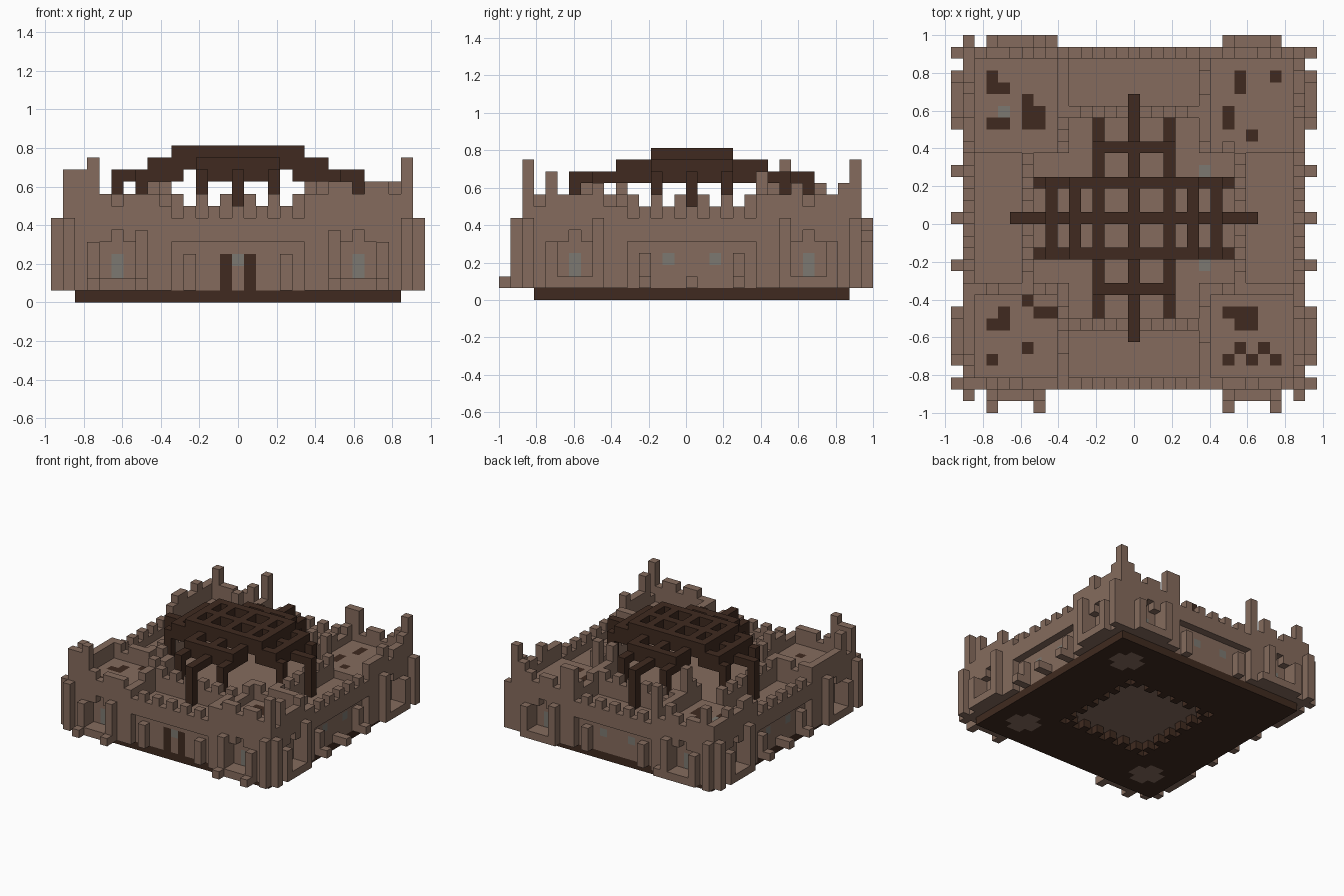
import bpy, bmesh, random
from mathutils import Vector

random.seed(4)
cube = bpy.data.objects.get("Cube")
if cube:
    bpy.data.objects.remove(cube, do_unlink=True)

S = 1 / 16          # block size
cells = {}          # (u, v, layer) -> part name


def material(name, rgb):
    m = bpy.data.materials.new(name)
    m.use_nodes = True
    m.diffuse_color = (*rgb, 1)
    m.node_tree.nodes["Principled BSDF"].inputs["Base Color"].default_value = (*rgb, 1)
    return m


STONE = material("brown_stone", (0.235, 0.148, 0.11))
WOOD = material("dark_wood", (0.05, 0.023, 0.014))
GLASS = material("grey_glass", (0.2, 0.19, 0.165))


def fill(part, us, vs, zs):
    """Fill a box of blocks; each range is inclusive. part=None carves."""
    for u in range(min(us), max(us) + 1):
        for v in range(min(vs), max(vs) + 1):
            for z in range(zs[0], zs[1] + 1):
                if part:
                    cells[u, v, z] = part
                else:
                    cells.pop((u, v, z), None)


def side(part, k, a, b, zs):
    """Fill on side k (front, right, back, left): a along it, b outward."""
    us, vs = [(a, (-b[0], -b[1])), (b, a),
              ((-a[0], -a[1]), b), ((-b[0], -b[1]), (-a[0], -a[1]))][k]
    fill(part, us, vs, zs)


# Foundation with an open middle, toothed rim and stone patches
fill("foundation", (-13, 13), (-13, 13), (0, 0))
fill("walls", (-14, 14), (-14, 14), (1, 5))
fill(None, (-6, 6), (-6, 6), (0, 0))
for k in range(4):
    for a in range(-5, 6, 2):
        side("foundation", k, (a, a), (6, 6), (0, 0))
for u, v in ((9, 9), (9, -10), (-10, -10)):
    fill("walls", (u - 1, u + 2), (v, v + 1), (0, 0))
    fill("walls", (u, u + 1), (v - 1, v + 2), (0, 0))

# Wings: parapets, recessed panels, pilasters and windows
for k in range(4):
    side("parapets", k, (-5, 5), (14, 14), (6, 6))
    side("parapets", k, (-5, 5), (9, 9), (6, 7))
    for a in range(-4, 5, 2):
        side("parapets", k, (a, a), (14, 14), (7, 7))
    for a in range(-5, 6, 2):
        side("parapets", k, (a, a), (9, 9), (8, 8))
    side(None, k, (-5, 5), (14, 14), (1, 4))
    for a in (-4, 4):
        side("pilasters", k, (a, a), (14, 14), (1, 3))
    if k:
        for a in (-2, 2):
            side("windows", k, (a, a), (13, 13), (3, 3))
    if k % 2:
        for a in (-4, 0, 4):
            side("pilasters", k, (a, a), (14, 15), (1, 1))

# Front door with posts and a small light above
for a in (-1, 1):
    side("door_posts", 0, (a, a), (13, 13), (1, 3))
side("windows", 0, (0, 0), (13, 13), (3, 3))

# Corner towers with ruined parapets; caps give the skyline from 6 to 14
cap_x = {-1: (12, 10, 10, 9, 9, 9, 12, 11, 11), 1: (11, 11, 12, 11, 10, 10, 10, 10, 12)}
cap_y = {-1: (10, 10, 10, 10, 9, 9, 11, 9, 12), 1: (11, 10, 12, 10, 9, 10, 9, 10, 12)}
tall = {(14, 14), (-12, -14), (-14, -14), (-13, -14), (-6, 14), (8, 6), (-6, 8),
        (12, -14), (14, -12), (-14, -12), (-8, 14), (-13, 14), (6, 6), (-14, 11),
        (14, -8), (13, 14), (14, 13), (6, 14), (7, 14), (14, -14)}
for sx in (-1, 1):
    for sy in (-1, 1):
        fill("towers", (6 * sx, 14 * sx), (6 * sy, 14 * sy), (1, 6))
        for a in range(6, 15):
            for b in range(6, 15):
                u, v = a * sx, b * sy
                outer = a == 14 or b == 14
                inner = a == 6 or (b == 6 and sy < 0)
                if not (outer or inner or (u, v) in tall):
                    continue
                top = 12 if (u, v) in tall else random.choice((8, 9, 9, 10))
                top = min(top, cap_x[sx][a - 6], cap_y[sy][b - 6])
                fill("tower_parapets", (u, u), (v, v), (7, top - 1))

# Tower faces: arched window bays, plinths and buttresses
for k in range(4):
    for s in (-1, 1):
        side(None, k, (9 * s, 11 * s), (14, 14), (2, 4))
        side(None, k, (10 * s, 10 * s), (14, 14), (5, 5))
        side("windows", k, (10 * s, 10 * s), (13, 13), (2, 3))
        side("buttresses", k, (8 * s, 12 * s), (15, 15), (1, 1))
        side("buttresses", k, (8 * s, 8 * s), (15, 15), (1, 5 + k % 2))
        side("buttresses", k, (12 * s, 12 * s), (15, 15), (1, 4))
        if k == 0:
            for a in (8, 12):
                side("buttresses", k, (a * s, a * s), (16, 16), (1, 1))
        if k != 2 or s == 1:
            side("buttresses", k, (14 * s, 14 * s), (15, 15), (1, 6))
side("buttresses", 2, (7, 7), (15, 15), (1, 1))

# Broken dark floor boards in the towers
boards = [(-12, 11), (-12, 12), (-11, 11), (-9, 8), (-8, 8), (-9, 9), (-8, 9),
          (-9, 10), (-12, 8), (-11, 8), (9, 11), (9, 12), (12, 12), (8, 8),
          (8, 9), (10, 7), (-12, -9), (-11, -9), (-11, -8), (-9, -7), (-8, -8),
          (-7, -8), (-9, -11), (-12, -12), (8, -8), (9, -8), (10, -8), (9, -9),
          (10, -9), (9, -11), (8, -12), (10, -12), (11, -11), (12, -12)]
for u, v in boards:
    fill("floor_boards", (u, u), (v, v), (6, 6))
fill("windows", (-11, -11), (9, 9), (6, 6))
for v in (-4, 4):
    fill("windows", (6, 6), (v, v), (5, 5))

# Stepped timber frame over the middle: ribs along x and y, then purlins
for along_x, crown, shoulder in ((True, 5, 7), (False, 3, 6)):
    for lane, end in ((-3, 8), (0, 10), (3, 8)):
        for t in range(-end, end + 1):
            if abs(t) <= crown:
                zs = (10 if abs(t) == 5 else 11, 12)
            elif abs(t) <= shoulder:
                zs = (10, 11)
            else:
                zs = (10, 10)
            if abs(t) == end:
                zs = (6, 10)
            p, q = (t, t), (lane, lane)
            fill("roof_frame", *((p, q) if along_x else (q, p)), zs)
for s in (-1, 1):
    fill("roof_frame", (5 * s, 5 * s), (-3, 3), (11, 12))
    fill("roof_frame", (7 * s, 7 * s), (-3, 3), (10, 11))
    fill("roof_frame", (-3, 3), (6 * s, 6 * s), (10, 11))

# Turn each part's exposed block faces into a clean mesh
DIRS = [Vector(d) for d in ((1, 0, 0), (-1, 0, 0), (0, 1, 0),
                            (0, -1, 0), (0, 0, 1), (0, 0, -1))]
PAINT = {"foundation": WOOD, "roof_frame": WOOD, "door_posts": WOOD,
         "floor_boards": WOOD, "windows": GLASS}


def build(part):
    bm = bmesh.new()
    for cell, owner in cells.items():
        if owner != part:
            continue
        c = Vector(cell)
        mid = Vector((c.x * S, (c.y + 0.5) * S, (c.z + 0.5) * S))
        for d in DIRS:
            if tuple(int(n) for n in c + d) in cells:
                continue
            e = Vector((d.y, d.z, d.x))
            f = d.cross(e)
            corners = ((-1, -1), (1, -1), (1, 1), (-1, 1))
            bm.faces.new([bm.verts.new(mid + (d + e * i + f * j) * S / 2)
                          for i, j in corners])
    bmesh.ops.remove_doubles(bm, verts=bm.verts, dist=0.001)
    bmesh.ops.dissolve_limit(bm, angle_limit=0.01, verts=bm.verts, edges=bm.edges)
    mesh = bpy.data.meshes.new(part)
    bm.to_mesh(mesh)
    bm.free()
    mesh.materials.append(PAINT.get(part, STONE))
    bpy.context.collection.objects.link(bpy.data.objects.new(part, mesh))


for part in sorted(set(cells.values())):
    build(part)
